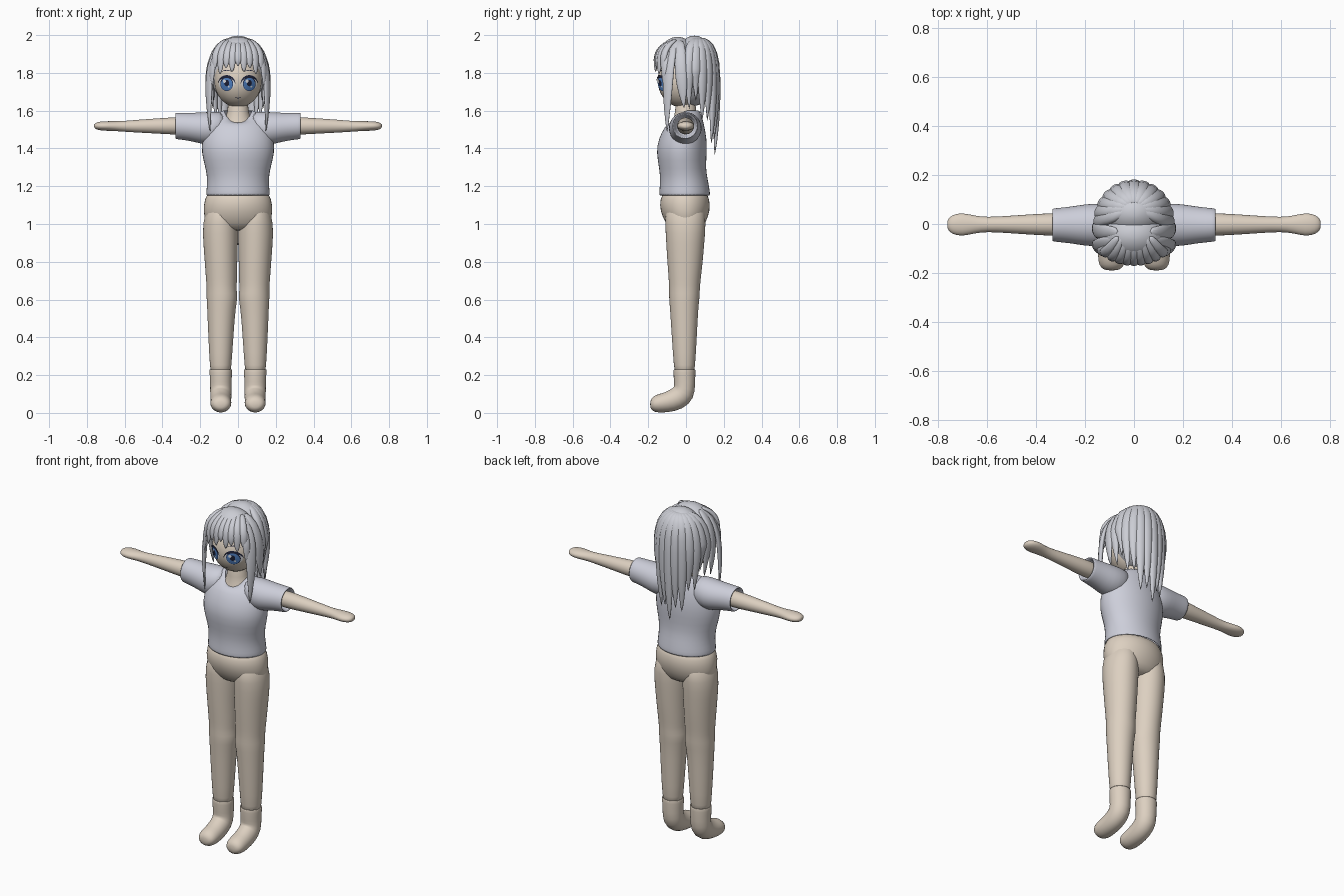
import bpy, bmesh, math
from mathutils import Vector

cube = bpy.data.objects.get("Cube")
if cube:
    bpy.data.objects.remove(cube, do_unlink=True)


def material(name, rgb):
    m = bpy.data.materials.new(name)
    m.use_nodes = True
    m.diffuse_color = (*rgb, 1)
    m.node_tree.nodes["Principled BSDF"].inputs["Base Color"].default_value = (*rgb, 1)
    return m


SKIN = material("warm beige", (0.72, 0.63, 0.53))
SHIRT = material("pale lavender grey", (0.61, 0.62, 0.70))
HAIR = material("silver grey", (0.60, 0.61, 0.66))
WHITE = material("white", (0.85, 0.87, 0.9))
BLUE = material("iris blue", (0.08, 0.22, 0.55))
DARK = material("dark navy", (0.012, 0.015, 0.04))


def finish(name, bm, mat, subsurf=1):
    bmesh.ops.recalc_face_normals(bm, faces=bm.faces)
    for f in bm.faces:
        f.smooth = True
    me = bpy.data.meshes.new(name)
    bm.to_mesh(me)
    bm.free()
    me.materials.append(mat)
    ob = bpy.data.objects.new(name, me)
    bpy.context.collection.objects.link(ob)
    if subsurf:
        ob.modifiers.new("smooth", "SUBSURF").levels = subsurf
        ob.modifiers["smooth"].render_levels = subsurf
    return ob


def loft(bm, rings, n=20, start=True, end=True):
    """Skin elliptical rings: (centre, U, V, front neckline drop)."""
    loops = []
    for c, u, v, drop in rings:
        loop = []
        for i in range(n):
            a = math.tau * i / n
            p = Vector(c) + Vector(u) * math.cos(a) + Vector(v) * math.sin(a)
            p.z -= drop * max(0, -math.sin(a)) ** 1.5
            loop.append(bm.verts.new(p))
        loops.append(loop)
    for a, b in zip(loops, loops[1:]):
        for i in range(n):
            j = (i + 1) % n
            bm.faces.new((a[i], a[j], b[j], b[i]))
    if start:
        bm.faces.new(loops[0])
    if end:
        bm.faces.new(loops[-1])


def column(z, cx, rx, front, back, drop=0):
    return ((cx, (front + back) / 2, z), (rx, 0, 0), (0, (back - front) / 2, 0), drop)


def build(name, rings, mat, **kw):
    bm = bmesh.new()
    loft(bm, rings, **kw)
    return finish(name, bm, mat)


# Shirt body with turned-in hem and scooped neckline
build("shirt", [column(*r) for r in (
    (1.18, 0, .155, -.125, .11), (1.15, 0, .164, -.135, .122), (1.152, 0, .171, -.144, .13),
    (1.175, 0, .170, -.143, .128), (1.23, 0, .164, -.138, .118), (1.29, 0, .172, -.142, .106),
    (1.38, 0, .198, -.160, .112), (1.45, 0, .192, -.148, .112), (1.52, 0, .175, -.112, .098),
    (1.575, 0, .125, -.088, .085, .04), (1.603, 0, .083, -.068, .07, .068),
    (1.60, 0, .074, -.060, .062, .068))], SHIRT, start=False, end=False)

# Pelvis
build("pelvis", [column(*r) for r in (
    (1.19, 0, .155, -.115, .105), (1.13, 0, .180, -.140, .127), (1.07, 0, .187, -.140, .130),
    (1.0, 0, .175, -.108, .104), (.96, 0, .12, -.07, .07))], SKIN)

# Neck flaring into the collar
build("neck", [column(*r) for r in (
    (1.49, 0, .12, -.095, .08), (1.535, 0, .078, -.072, .065), (1.58, 0, .056, -.058, .055),
    (1.69, 0, .052, -.055, .05))], SKIN)

for side, s in (("left", 1), ("right", -1)):
    # Sleeve with a hollow cuff
    build(side + "_sleeve", [((s * x, -.004, z), (0, r, 0), (0, 0, h), 0) for x, z, r, h in (
        (.06, 1.525, .07, .07), (.14, 1.505, .09, .09), (.2, 1.508, .086, .083),
        (.26, 1.515, .075, .074), (.325, 1.519, .069, .071), (.333, 1.519, .067, .069),
        (.333, 1.519, .058, .058), (.26, 1.519, .05, .05))], SHIRT)
    # Arm and mitten hand
    build(side + "_arm", [((s * x, -.002, z), (0, r, 0), (0, 0, h), 0) for x, z, r, h in (
        (.22, 1.52, .045, .045), (.34, 1.519, .047, .047), (.42, 1.519, .042, .041),
        (.52, 1.518, .035, .035), (.6, 1.517, .030, .029), (.65, 1.518, .036, .026),
        (.7, 1.519, .049, .026), (.74, 1.519, .041, .023), (.758, 1.519, .024, .014),
        (.762, 1.519, .01, .006))], SKIN)
    # Leg with a slight knee
    build(side + "_leg", [column(z, s * cx, rx, f, b) for z, cx, rx, f, b in (
        (1.12, .086, .075, -.11, .1), (1.0, .094, .096, -.112, .107), (.9, .092, .093, -.106, .098),
        (.8, .09, .087, -.1, .09), (.7, .087, .083, -.092, .078), (.655, .087, .079, -.09, .074),
        (.61, .084, .084, -.091, .073), (.56, .088, .076, -.086, .066), (.4, .091, .067, -.076, .058),
        (.23, .092, .057, -.064, .048), (.2, .092, .05, -.057, .04))], SKIN)
    # Foot sweeping from ankle to toe
    rings = []
    for y, z, rx, r, deg in (
            (-.008, .225, .055, .052, 0), (-.008, .235, .06, .058, 0), (-.008, .22, .061, .059, 0),
            (-.008, .16, .057, .057, 0), (-.008, .105, .057, .062, 30), (-.045, .075, .056, .064, 65),
            (-.1, .056, .056, .054, 85), (-.15, .05, .057, .05, 90), (-.18, .047, .046, .037, 90),
            (-.19, .045, .02, .015, 90)):
        a = math.radians(deg)
        rings.append(((s * .091, y, z), (rx, 0, 0), (0, r * math.cos(a), -r * math.sin(a)), 0))
    build(side + "_foot", rings, SKIN)


# Head and rear scalp
def ellipsoid(name, centre, radii, mat):
    bm = bmesh.new()
    bmesh.ops.create_uvsphere(bm, u_segments=40, v_segments=24, radius=1)
    for v in bm.verts:
        v.co = Vector(centre) + Vector(a * b for a, b in zip(v.co, radii))
    finish(name, bm, mat, 0)


HC, HR = (0, -.02, 1.76), (.126, .13, .142)
ellipsoid("head", HC, HR, SKIN)
ellipsoid("rear_scalp", (0, .035, 1.80), (.145, .135, .175), HAIR)


# Facial plates following the curve of the face
def on_face(x, z, lift):
    d = 1 - (x / HR[0]) ** 2 - ((z - HC[2]) / HR[2]) ** 2
    return (x, HC[1] - HR[1] * math.sqrt(max(d, 0)) - lift, z)


def band(name, cx, cz, rx, rz, inner, mat, lift, a0=0, a1=360):
    """Elliptical band between a scaled inner edge and the outer edge."""
    bm = bmesh.new()
    n, rows = 24, []
    for i in range(n + 1):
        t = i / n
        a = math.radians(a0 + (a1 - a0) * t)
        k = inner if a1 - a0 == 360 else 1 - (1 - inner) * math.sin(math.pi * t)
        rows.append([bm.verts.new(on_face(cx + rx * q * math.cos(a), cz + rz * q * math.sin(a), lift))
                     for q in (1, (1 + k) / 2, k)])
    for a, b in zip(rows, rows[1:]):
        for j in (0, 1):
            bm.faces.new((a[j], b[j], b[j + 1], a[j + 1]))
    ob = finish(name, bm, mat, 0)
    return ob


for side, s in (("left", 1), ("right", -1)):
    x, z = s * .06, 1.742
    band(side + "_eye_white", x, z, .041, .036, .02, WHITE, .002)
    band(side + "_iris_rim", x, z, .034, .038, .02, DARK, .003)
    band(side + "_iris", x, z - .002, .031, .034, .02, BLUE, .004)
    band(side + "_pupil", x, z + .004, .013, .017, .02, DARK, .005)
    band(side + "_eye_glint", x - .012, z + .014, .008, .009, .02, WHITE, .006)
    band(side + "_small_glint", x + .011, z - .015, .005, .005, .02, WHITE, .006)
    band(side + "_lash", x, z, .046, .046, .72, DARK, .007, 0, 180)
    band(side + "_brow", x, 1.785, .04, .03, .88, DARK, .003, 40, 140)
band("mouth", 0, 1.677, .018, .012, .72, DARK, .002, 200, 340)


# Hair locks: flattened tapering tubes
def lock(bm, pts, width, thick, taper=(.5, .9, 1, 1, .72, .06)):
    pts = [Vector(p) for p in pts]
    out = Vector((pts[2].x, pts[2].y, 0)).normalized()
    side = Vector((-out.y, out.x, 0))
    rings = []
    for i, p in enumerate(pts):
        tan = pts[min(i + 1, len(pts) - 1)] - pts[max(i - 1, 0)]
        nor = tan.cross(side).normalized()
        k = taper[i]
        rings.append((p, side * width * k, nor * thick * k, 0))
    loft(bm, rings, n=10)


# Back hair: a scalloped fan of long pointed locks
bm = bmesh.new()
COUNT = 13
for i in range(COUNT):
    a = math.pi * i / (COUNT - 1)
    ox, oy = .149 * math.cos(a), .012 + .152 * math.sin(a)
    tip = 1.36 + .24 * abs(math.cos(a)) ** 2 + (.06 if i % 2 else 0)
    path = []
    for f, z in ((.1, 1.978), (.5, 1.968), (.85, 1.91), (1, 1.80), (.98, 1.62), (.88, tip)):
        if f > .95 and z < 1.7:
            z = tip + .16
        path.append((ox * f, .06 * (1 - f) + oy * f, z))
    lock(bm, path, .033, .023, (.5, .9, 1, 1, .8, .06))
finish("back_hair", bm, HAIR)

# Crown domes, parted by a shallow cross groove
for name, cy, cz, rx, ry, rz in (("front_crown", -.045, 1.85, .142, .112, .142),
                                 ("back_crown", .045, 1.82, .146, .120, .178)):
    rings = []
    for i in range(8):
        a = math.radians(12 * i)
        rings.append(((0, cy, cz + rz * math.sin(a)), (rx * math.cos(a), 0, 0),
                      (0, ry * math.cos(a), 0), 0))
    build(name, rings, HAIR, start=False)

# Fringe and framing side locks
bm = bmesh.new()
for i in range(-4, 5):
    x = i * .031
    y = -.045 - .114 * math.sqrt(1 - (x / .165) ** 2)
    tip = 1.835 - .006 * abs(i) - (.025 if i % 2 else 0)
    lock(bm, [(x * .5, -.05, 1.977), (x * .75, y * .75, 1.953), (x * .95, y * .96, 1.91),
              (x, y, 1.87), (x, y - .003, tip + .022), (x * 1.03, y - .004, tip)],
         .022, .014, (.6, .9, 1, 1, .7, .06))
for s in (1, -1):
    lock(bm, [(s * .06, -.06, 1.965), (s * .115, -.075, 1.92), (s * .145, -.088, 1.84),
              (s * .155, -.096, 1.74), (s * .155, -.1, 1.62), (s * .147, -.1, 1.48)], .032, .015)
    lock(bm, [(s * .06, -.03, 1.975), (s * .12, -.03, 1.93), (s * .152, -.03, 1.84),
              (s * .158, -.025, 1.77), (s * .158, -.018, 1.69), (s * .153, -.01, 1.61)], .034, .016)
    lock(bm, [(s * .06, -.07, 1.96), (s * .105, -.095, 1.92), (s * .13, -.112, 1.86),
              (s * .137, -.115, 1.82), (s * .139, -.115, 1.77), (s * .137, -.115, 1.71)], .022, .013)
finish("front_hair", bm, HAIR)
